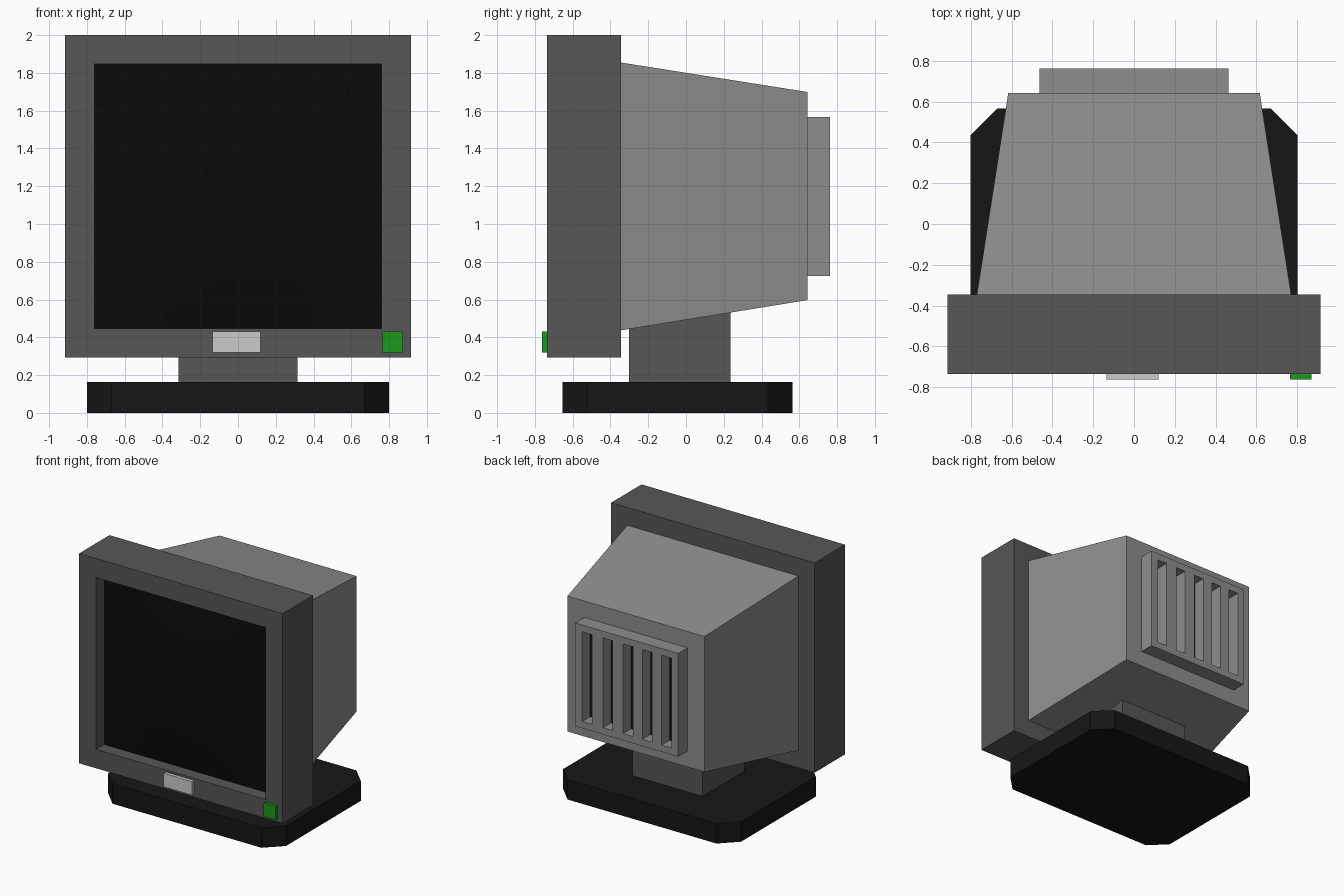
import bpy
import bmesh
from mathutils import Vector

if "Cube" in bpy.data.objects:
    bpy.data.objects.remove(bpy.data.objects["Cube"])


def material(name, rgb):
    m = bpy.data.materials.new(name)
    m.diffuse_color = (*rgb, 1)
    m.use_nodes = True
    m.node_tree.nodes["Principled BSDF"].inputs["Base Color"].default_value = m.diffuse_color
    return m


BLACK = material("black", (0.008, 0.008, 0.008))
SCREEN = material("screen_black", (0.003, 0.003, 0.003))
DARK = material("dark_grey", (0.095, 0.095, 0.095))
LIGHT = material("light_grey", (0.75, 0.75, 0.75))
GREY = material("mid_grey", (0.27, 0.27, 0.27))
GREEN = material("green", (0.01, 0.32, 0.01))


def add_box(bm, x, y, z):
    """Add a box spanning the given (min, max) ranges."""
    lo, hi = Vector((x[0], y[0], z[0])), Vector((x[1], y[1], z[1]))
    verts = bmesh.ops.create_cube(bm, size=1)["verts"]
    for v in verts:
        v.co = (lo + hi) / 2 + v.co * (hi - lo)
    return verts


def finish(bm, name, mat=None):
    bmesh.ops.recalc_face_normals(bm, faces=bm.faces)
    mesh = bpy.data.meshes.new(name)
    bm.to_mesh(mesh)
    bm.free()
    obj = bpy.data.objects.new(name, mesh)
    bpy.context.collection.objects.link(obj)
    if mat:
        mesh.materials.append(mat)
    return obj


def box(name, x, y, z, mat=None):
    bm = bmesh.new()
    add_box(bm, x, y, z)
    return finish(bm, name, mat)


# Front bezel: box with its front face inset and pushed back
bm = bmesh.new()
add_box(bm, (-0.915, 0.915), (-0.735, -0.345), (0.294, 2.0))
bm.normal_update()
front = min(bm.faces, key=lambda f: f.calc_center_median().y)
bmesh.ops.inset_region(bm, faces=[front], thickness=0.154,
                       use_even_offset=True)
pushed = bmesh.ops.extrude_discrete_faces(bm, faces=[front])["faces"]
bmesh.ops.translate(bm, verts=pushed[0].verts, vec=(0, 0.106, 0))
finish(bm, "bezel", DARK)

# Screen glass: gently domed sheet filling the recess
bm = bmesh.new()
bmesh.ops.create_grid(bm, x_segments=16, y_segments=16, size=1)
for v in bm.verts:
    u, w = v.co.x, v.co.y
    dome = 0.05 * (1 - u * u) * (1 - w * w)
    v.co = (u * 0.761, -0.631 - dome, 1.147 + w * 0.699)
for f in bm.faces:
    f.smooth = True
bm.normal_update()
if next(iter(bm.faces)).normal.y > 0:
    bmesh.ops.reverse_faces(bm, faces=bm.faces)
mesh = bpy.data.meshes.new("screen")
bm.to_mesh(mesh)
bm.free()
mesh.materials.append(SCREEN)
bpy.context.collection.objects.link(bpy.data.objects.new("screen", mesh))

# Tapered rear housing
bm = bmesh.new()
for v in add_box(bm, (-0.77, 0.77), (-0.345, 0.643), (0.437, 1.855)):
    if v.co.y > 0:
        v.co.x *= 0.8
        v.co.z = 1.148 + (v.co.z - 1.146) * 0.777
finish(bm, "rear_housing", GREY)

# Rear vent panel with five vertical slots over a dark backing
panel = box("vent_panel", (-0.463, 0.463), (0.64, 0.762), (0.726, 1.566), GREY)
bm = bmesh.new()
for cx in (-0.358, -0.185, -0.012, 0.17, 0.356):
    add_box(bm, (cx - 0.044, cx + 0.044), (0.6, 0.8), (0.781, 1.511))
cutter = finish(bm, "vent_slot_cutter")
cutter.hide_render = True
cutter.hide_viewport = True
mod = panel.modifiers.new("slots", "BOOLEAN")
mod.operation = "DIFFERENCE"
mod.solver = "EXACT"
mod.object = cutter
box("vent_backing", (-0.43, 0.43), (0.63, 0.66), (0.756, 1.536), BLACK)

# Neck between housing and base
box("neck", (-0.315, 0.315), (-0.303, 0.235), (0.15, 0.62), DARK)

# Base plate with clipped corners
bm = bmesh.new()
add_box(bm, (-0.8, 0.8), (-0.655, 0.565), (0, 0.163))
uprights = [e for e in bm.edges
            if abs(e.verts[0].co.z - e.verts[1].co.z) > 0.1]
bmesh.ops.bevel(bm, geom=uprights, offset=0.13, offset_type="OFFSET",
                segments=1, affect="EDGES")
finish(bm, "base", BLACK)

# Blank badge plate and power button on the lower bezel
box("badge_plate", (-0.135, 0.12), (-0.762, -0.73), (0.321, 0.431), LIGHT)
box("power_button", (0.765, 0.87), (-0.762, -0.73), (0.321, 0.431), GREEN)
